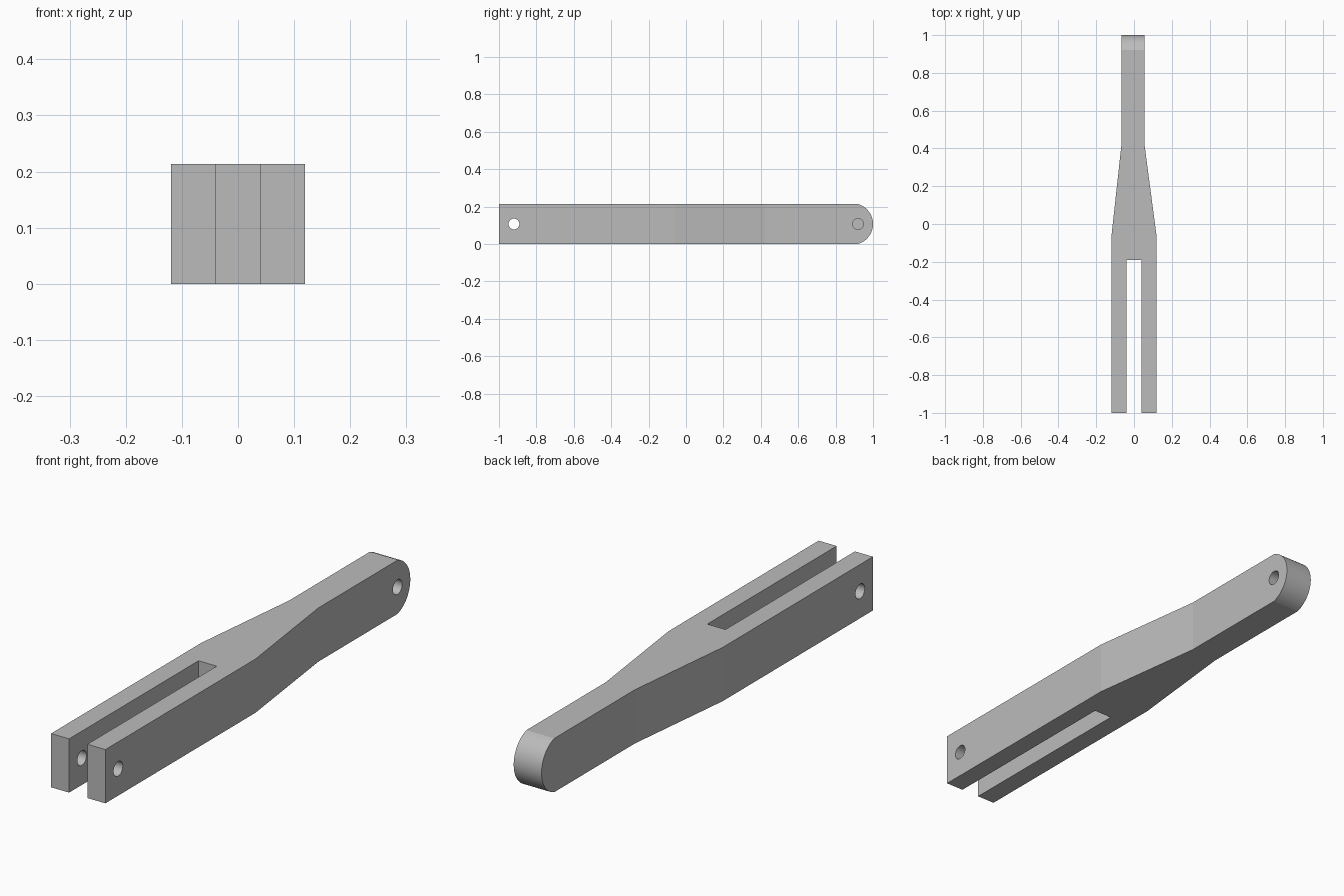
import bpy, bmesh, math
from mathutils import Vector

if "Cube" in bpy.data.objects:
    bpy.data.objects.remove(bpy.data.objects["Cube"], do_unlink=True)

HEIGHT = 0.213
MID = HEIGHT / 2

mat = bpy.data.materials.new("plain grey")
mat.use_nodes = True
grey = (0.5, 0.5, 0.5, 1)
mat.diffuse_color = grey
mat.node_tree.nodes["Principled BSDF"].inputs["Base Color"].default_value = grey


def prism(name, points, direction):
    """Extrude a closed planar outline along a direction."""
    bm = bmesh.new()
    face = bm.faces.new([bm.verts.new(p) for p in points])
    ext = bmesh.ops.extrude_face_region(bm, geom=[face])["geom"]
    bmesh.ops.translate(bm, vec=Vector(direction),
                        verts=[v for v in ext if isinstance(v, bmesh.types.BMVert)])
    bmesh.ops.recalc_face_normals(bm, faces=bm.faces)
    mesh = bpy.data.meshes.new(name)
    bm.to_mesh(mesh)
    bm.free()
    mesh.materials.append(mat)
    obj = bpy.data.objects.new(name, mesh)
    bpy.context.collection.objects.link(obj)
    return obj


def cut(target, cutter, operation):
    """Apply a boolean and discard the cutter."""
    cutter.hide_render = True
    mod = target.modifiers.new("cut", "BOOLEAN")
    mod.operation, mod.object, mod.solver = operation, cutter, "EXACT"
    bpy.context.view_layer.objects.active = target
    bpy.ops.object.modifier_apply(modifier=mod.name)
    bpy.data.objects.remove(cutter, do_unlink=True)


def pin_hole(y, x0, x1, radius=0.029, sides=32):
    ring = [(x0, y + radius * math.cos(a), MID + radius * math.sin(a))
            for a in (2 * math.pi * i / sides for i in range(sides))]
    return prism("hole_cutter", ring, (x1 - x0, 0, 0))


# Forked arm: plan outline with an open slot, tapering to an offset neck
W, SLOT = 0.119, 0.04
plan = [(-W, -1), (-SLOT, -1), (-SLOT, -0.19), (SLOT, -0.19), (SLOT, -1), (W, -1),
        (W, -0.06), (0.055, 0.425), (0.055, 1.1), (-0.067, 1.1), (-0.067, 0.415), (-W, -0.06)]
arm = prism("forked_arm", [(x, y, 0) for x, y in plan], (0, 0, HEIGHT))

# Rounded tip: side profile with a shallow arc
START = 0.92
sag = 1 - START
R = (MID ** 2 + sag ** 2) / (2 * sag)
half = math.asin(MID / R)
N = 24
side = [(1 - R + R * math.cos(a), MID + R * math.sin(a))
        for a in (half * (2 * i / N - 1) for i in range(N + 1))]
side = [(START, -0.1)] + side + [(START, HEIGHT + 0.1), (1.2, HEIGHT + 0.1), (1.2, -0.1)]
cut(arm, prism("tip_cutter", [(-0.2, y, z) for y, z in side], (0.4, 0, 0)), "DIFFERENCE")

# Pin hole through both tines, blind hole in the left side of the tip
cut(arm, pin_hole(-0.92, -0.2, 0.2), "DIFFERENCE")
cut(arm, pin_hole(0.92, -0.025, 0.2), "DIFFERENCE")

# Smooth only the narrow strips of the tip and holes
for poly in arm.data.polygons:
    poly.use_smooth = poly.area < 0.002
